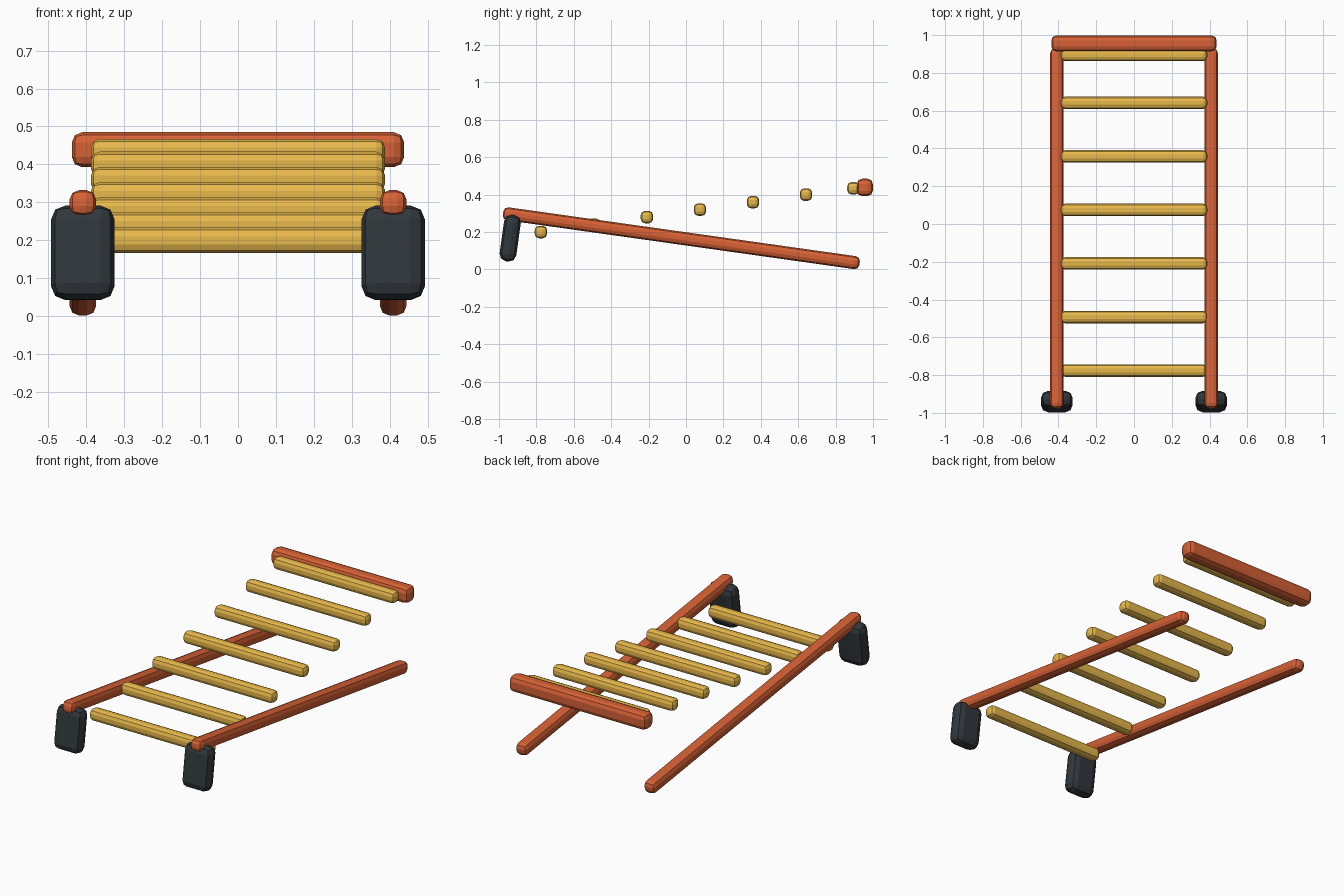
import bpy, bmesh
from math import radians

if "Cube" in bpy.data.objects:
    bpy.data.objects.remove(bpy.data.objects["Cube"])


def material(name, rgb):
    m = bpy.data.materials.new(name)
    m.diffuse_color = (*rgb, 1)
    m.use_nodes = True
    m.node_tree.nodes["Principled BSDF"].inputs["Base Color"].default_value = m.diffuse_color
    return m


ORANGE = material("orange_paint", (0.68, 0.12, 0.035))
YELLOW = material("yellow_paint", (0.80, 0.48, 0.07))
RUBBER = material("dark_rubber", (0.03, 0.038, 0.045))


def rounded_box(name, loc, size, bevel, mat, tilt=0.0):
    """Box with bevelled edges, tilted about the x axis."""
    bm = bmesh.new()
    bmesh.ops.create_cube(bm, size=1)
    bmesh.ops.scale(bm, vec=size, verts=bm.verts)
    mesh = bpy.data.meshes.new(name)
    bm.to_mesh(mesh)
    bm.free()
    mesh.materials.append(mat)
    obj = bpy.data.objects.new(name, mesh)
    obj.location = loc
    obj.rotation_euler.x = radians(tilt)
    bpy.context.collection.objects.link(obj)
    mod = obj.modifiers.new("Bevel", "BEVEL")
    mod.width = bevel
    mod.segments = 2
    mod.limit_method = 'NONE'
    return obj


TILT = -8

# Side rails and rubber feet
for side, x in (("left", -0.409), ("right", 0.409)):
    rounded_box(side + "_rail", (x, -0.025, 0.167), (0.07, 1.925, 0.07), 0.025, ORANGE, TILT)
    rounded_box(side + "_foot", (x, -0.94, 0.167), (0.168, 0.09, 0.25), 0.038, RUBBER, TILT)

# Rungs climbing towards the back
for i in range(7):
    y = -0.776 + 0.2835 * i if i < 6 else 0.895
    z = 0.20 + 0.04 * i if i < 6 else 0.434
    rounded_box(f"rung_{i + 1}", (0, y, z), (0.776, 0.066, 0.067), 0.023, YELLOW)

# Top crossbar
rounded_box("top_crossbar", (0, 0.956, 0.439), (0.876, 0.085, 0.092), 0.027, ORANGE)
